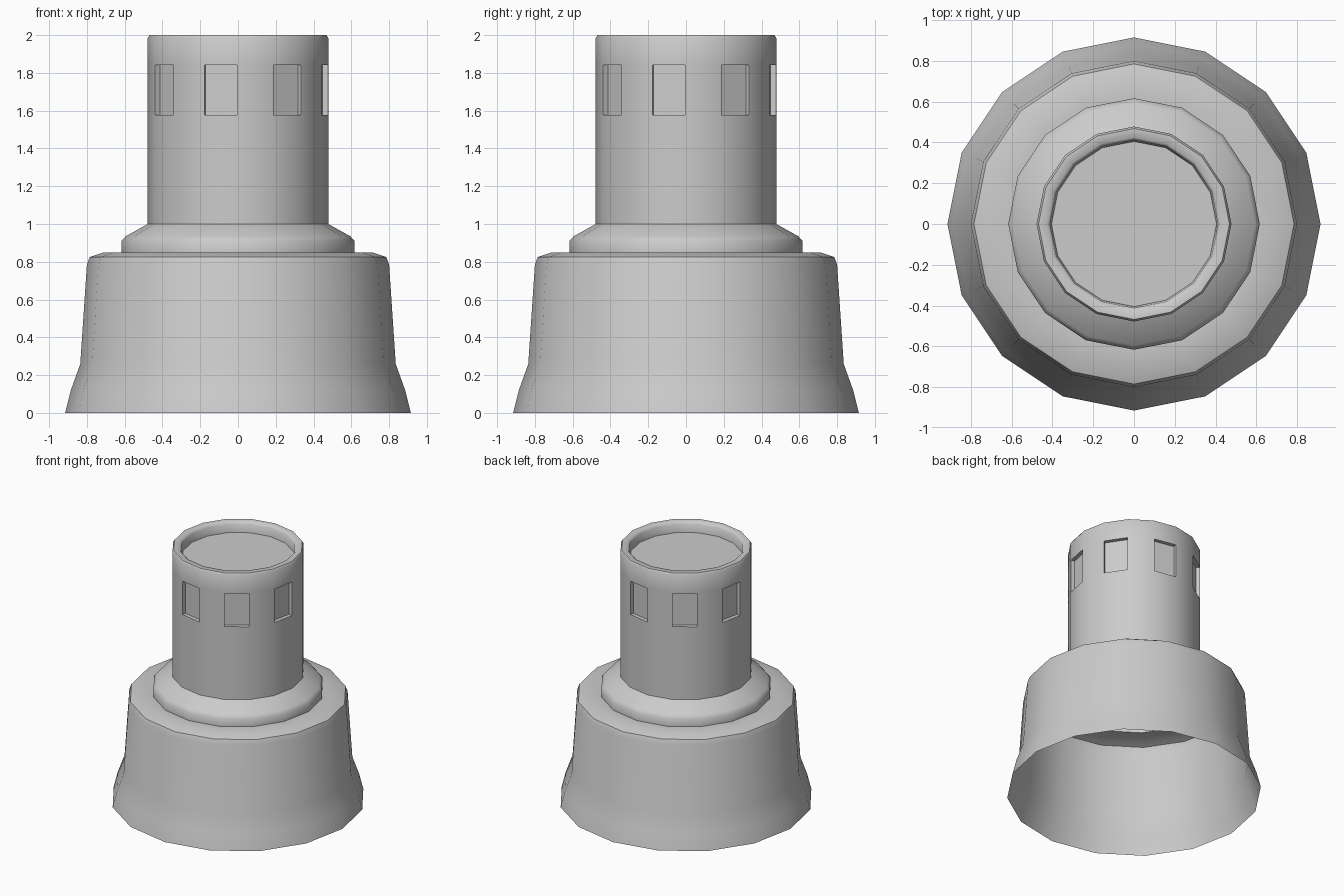
import bpy, bmesh, math

if "Cube" in bpy.data.objects:
    bpy.data.objects.remove(bpy.data.objects["Cube"])

SIDES = 16

# (radius, height) from the open bottom edge up to the recessed top
base = [(0.915, 0), (0.885, 0.12), (0.835, 0.26), (0.80, 0.785), (0.785, 0.825), (0.71, 0.85)]
collar = [(0.617, 0.85), (0.617, 0.91), (0.595, 0.935), (0.478, 1.0)]
tower = [(0.478, 1.572), (0.478, 1.848), (0.478, 1.985), (0.468, 2.0),
         (0.425, 2.0), (0.412, 1.985), (0.405, 1.92)]
profile = base + collar + tower
window_row = len(base) + len(collar)

bm = bmesh.new()

# Lathe the shell
rings = []
for r, z in profile:
    rings.append([bm.verts.new((r * math.cos(2 * math.pi * j / SIDES),
                                r * math.sin(2 * math.pi * j / SIDES), z))
                  for j in range(SIDES)])
windows = []
for i in range(len(rings) - 1):
    for j in range(SIDES):
        k = (j + 1) % SIDES
        f = bm.faces.new((rings[i][j], rings[i][k], rings[i + 1][k], rings[i + 1][j]))
        if i == window_row and j % 2:
            windows.append(f)

# Floor of the top dish
bm.faces.new(rings[-1])
bm.normal_update()

# Recessed windows on every other side
bmesh.ops.inset_individual(bm, faces=windows, thickness=0.008, depth=0)
bm.normal_update()
bmesh.ops.inset_individual(bm, faces=windows, thickness=0, depth=-0.03)
bm.normal_update()

mesh = bpy.data.meshes.new("round_tower")
bm.to_mesh(mesh)
bm.free()
obj = bpy.data.objects.new("round_tower", mesh)
bpy.context.collection.objects.link(obj)
bpy.context.view_layer.objects.active = obj
obj.select_set(True)
bpy.ops.object.shade_smooth_by_angle(angle=math.radians(50))
